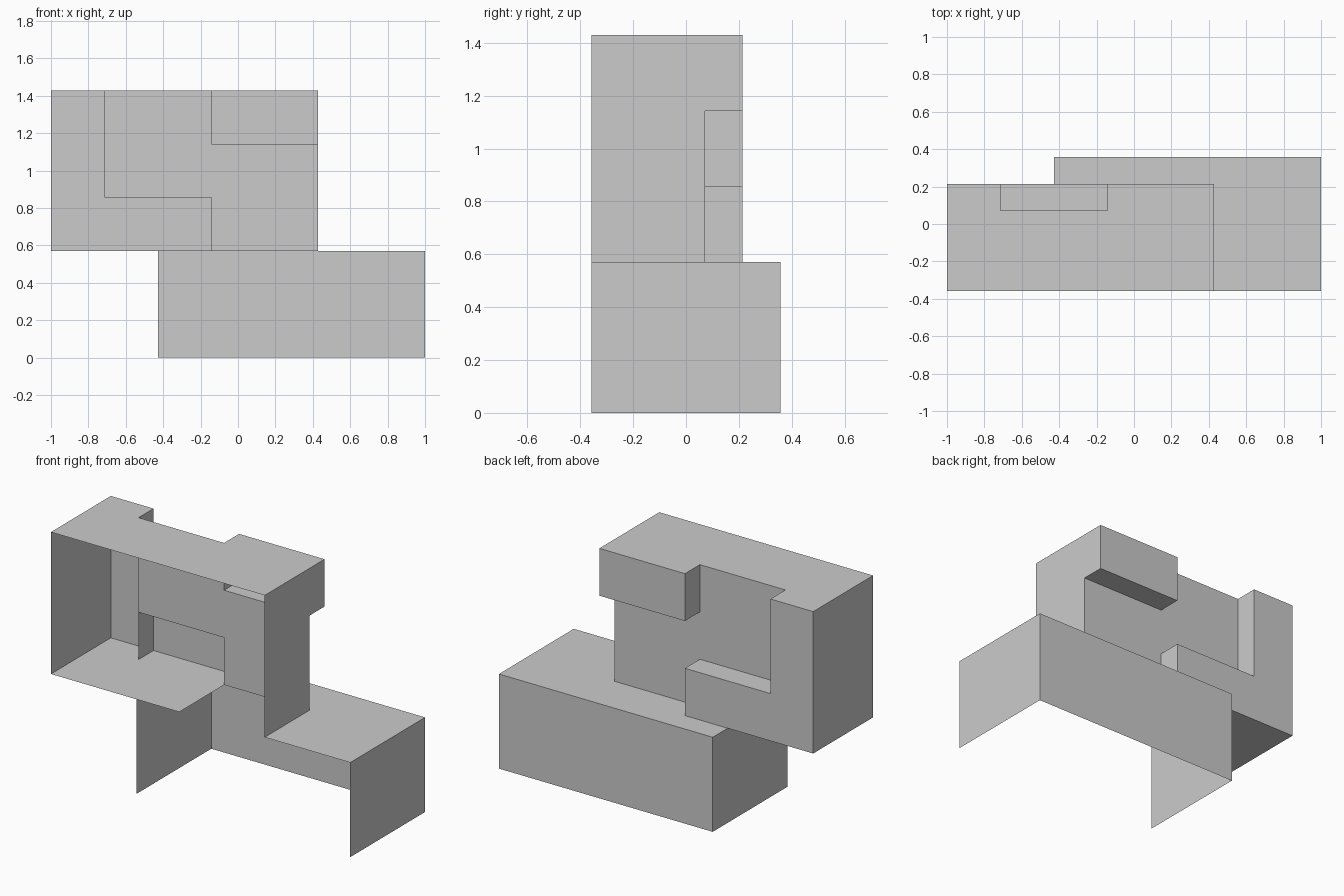
import bpy
import bmesh
from mathutils import Vector

cube = bpy.data.objects.get("Cube")
if cube:
    bpy.data.objects.remove(cube, do_unlink=True)

U = 1 / 7  # one grid step of the design

grey = bpy.data.materials.new("light_grey")
grey.use_nodes = True
grey.diffuse_color = (0.6, 0.6, 0.6, 1)
grey.node_tree.nodes["Principled BSDF"].inputs["Base Color"].default_value = grey.diffuse_color


def panel(name, axis, level, outline, sign):
    """Flat sheet across one axis; outline holds the two other coordinates in grid steps."""
    bm = bmesh.new()
    verts = []
    for a, b in outline:
        co = [a, b]
        co.insert(axis, level)
        verts.append(bm.verts.new(Vector(co) * U))
    face = bm.faces.new(verts)
    face.normal_update()
    if face.normal[axis] * sign < 0:
        face.normal_flip()
    mesh = bpy.data.meshes.new(name)
    bm.to_mesh(mesh)
    bm.free()
    mesh.materials.append(grey)
    obj = bpy.data.objects.new(name, mesh)
    bpy.context.collection.objects.link(obj)


def rect(a0, a1, b0, b1):
    return [(a0, b0), (a1, b0), (a1, b1), (a0, b1)]


X, Y, Z = range(3)
FRONT, WALL, BUMP, BACK = -2.5, 0.5, 1.5, 2.5   # depths
LOW, MID, TOP = 0, 4, 10                        # heights

# Lower shell, open at the front and bottom
panel("lower_right_wall", X, -3, rect(FRONT, BACK, LOW, MID), -1)
panel("lower_left_wall", X, 7, rect(FRONT, BACK, LOW, MID), 1)
panel("lower_back_wall", Y, BACK, rect(-3, 7, LOW, MID), 1)
panel("lower_top", Z, MID, [(3, FRONT), (7, FRONT), (7, BACK), (-3, BACK),
                            (-3, BUMP), (-1, BUMP), (-1, WALL), (3, WALL)], 1)

# Upper shell, open at the front
panel("upper_floor", Z, MID, rect(-7, -1, FRONT, BUMP), -1)
panel("upper_right_wall", X, -7, rect(FRONT, BUMP, MID, TOP), -1)
panel("upper_left_wall", X, 3, [(FRONT, MID), (WALL, MID), (WALL, 8),
                                (BUMP, 8), (BUMP, TOP), (FRONT, TOP)], 1)
panel("upper_top", Z, TOP, [(-7, FRONT), (3, FRONT), (3, BUMP), (-1, BUMP),
                            (-1, WALL), (-5, WALL), (-5, BUMP), (-7, BUMP)], 1)
panel("upper_inset_back", Y, WALL, [(-5, 6), (-1, 6), (-1, MID), (3, MID),
                                    (3, 8), (-1, 8), (-1, TOP), (-5, TOP)], 1)

# Raised blocks on the back
panel("right_block_back", Y, BUMP, [(-7, MID), (-1, MID), (-1, 6),
                                    (-5, 6), (-5, TOP), (-7, TOP)], 1)
panel("column_side", X, -5, rect(WALL, BUMP, MID, TOP), 1)
panel("step_top", Z, 6, rect(-5, -1, WALL, BUMP), 1)
panel("step_side", X, -1, rect(WALL, BUMP, MID, 6), 1)
panel("left_block_back", Y, BUMP, rect(-1, 3, 8, TOP), 1)
panel("left_block_side", X, -1, rect(WALL, BUMP, 8, TOP), -1)
panel("left_block_bottom", Z, 8, rect(-1, 3, WALL, BUMP), -1)
